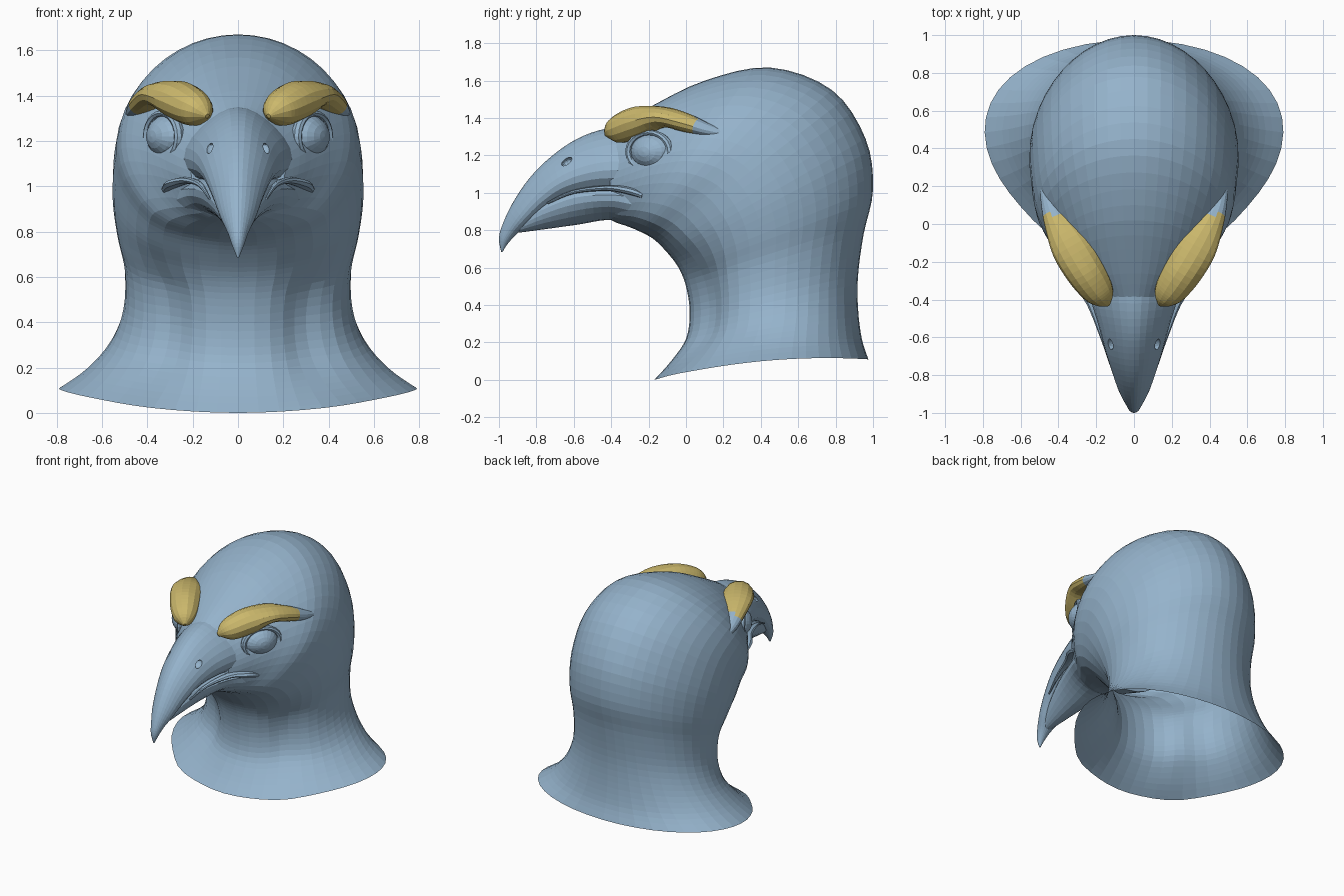
import bpy, bmesh
from math import sin, cos, pi, exp, radians
from mathutils import Vector

if "Cube" in bpy.data.objects:
    bpy.data.objects.remove(bpy.data.objects["Cube"])


def material(name, rgb):
    m = bpy.data.materials.new(name)
    m.diffuse_color = (*rgb, 1)
    m.use_nodes = True
    m.node_tree.nodes["Principled BSDF"].inputs["Base Color"].default_value = m.diffuse_color
    return m


BLUE = material("slate_blue", (0.30, 0.45, 0.60))
GOLD = material("dull_gold", (0.60, 0.48, 0.15))


def smooth_keys(keys, steps):
    """Catmull-Rom interpolation through rows of numbers."""
    out = []
    for i in range(len(keys) - 1):
        a, b = keys[max(i - 1, 0)], keys[i]
        c, d = keys[i + 1], keys[min(i + 2, len(keys) - 1)]
        for s in range(steps):
            t = s / steps
            out.append([0.5 * (2 * q + (r - p) * t + (2 * p - 5 * q + 4 * r - u) * t * t
                               + (3 * q - p - 3 * r + u) * t ** 3)
                        for p, q, r, u in zip(a, b, c, d)])
    out.append(list(keys[-1]))
    return out


def skin(name, rings, cap_start=True, cap_end=True, gold=None):
    """Join rings of points into one flat-shaded surface."""
    bm = bmesh.new()
    vs = [[bm.verts.new(p) for p in r] for r in rings]
    n = len(vs[0])
    for a, b in zip(vs, vs[1:]):
        for i in range(n):
            bm.faces.new((a[i], a[(i + 1) % n], b[(i + 1) % n], b[i]))
    if cap_start:
        bm.faces.new(vs[0])
    if cap_end:
        bm.faces.new(vs[-1])
    bmesh.ops.recalc_face_normals(bm, faces=bm.faces)
    if gold:
        for f in bm.faces:
            f.material_index = int(gold(f.calc_center_median()))
    me = bpy.data.meshes.new(name)
    bm.to_mesh(me)
    bm.free()
    me.materials.append(BLUE)
    me.materials.append(GOLD)
    ob = bpy.data.objects.new(name, me)
    bpy.context.collection.objects.link(ob)
    return ob


def sections(keys, steps, n):
    """Rows: lower y,z / upper y,z / half width / taper / groove / side lift."""
    rings = []
    for y0, z0, y1, z1, w, k, g, lift in smooth_keys(keys, steps):
        ring = []
        for i in range(n):
            a = 2 * pi * i / n
            side = min(a, 2 * pi - a)
            m = 1 - g * exp(-((side - 0.65) / 0.25) ** 2)
            c, s = cos(a) * m, sin(a) * m
            ring.append((w * s * (1 + k * cos(a)),
                         (y0 + y1) / 2 + c * (y0 - y1) / 2,
                         (z0 + z1) / 2 + c * (z0 - z1) / 2 + lift * s * s))
        rings.append(ring)
    return rings


def sweep(name, keys, side, n=12, gold=None):
    """Rows: x,y,z, sideways radius, vertical radius."""
    rows = smooth_keys(keys, 4)
    pts = [Vector((side * r[0], r[1], r[2])) for r in rows]
    rings = []
    for i, r in enumerate(rows):
        t = (pts[min(i + 1, len(pts) - 1)] - pts[max(i - 1, 0)]).normalized()
        h = t.cross(Vector((0, 0, 1))).normalized()
        v = h.cross(t)
        rings.append([pts[i] + h * r[3] * cos(2 * pi * j / n) + v * r[4] * sin(2 * pi * j / n)
                      for j in range(n)])
    return skin(name, rings, gold=gold)


# Neck and head, open at the bottom, fanning round from neck base to beak root
head_keys = [
    (-.17, .00, .975, .11, .78, -.17, -.04, .045),
    (-.08, .10, .94, .22, .66, -.11, .03, .03),
    (.00, .22, .92, .38, .56, -.05, .09, .01),
    (.02, .36, .92, .56, .505, .00, .10, 0),
    (.00, .50, .95, .78, .50, .04, .07, 0),
    (-.04, .60, 1.0, 1.02, .53, .10, .02, 0),
    (-.10, .68, .96, 1.29, .55, .11, -.02, 0),
    (-.17, .75, .78, 1.55, .545, .08, -.04, 0),
    (-.24, .79, .45, 1.67, .515, .06, -.04, 0),
    (-.31, .82, .10, 1.60, .41, .02, -.03, 0),
    (-.37, .84, -.20, 1.455, .30, .00, -.03, 0),
    (-.41, .86, -.40, 1.34, .205, .15, .00, 0)]
skin("head_and_neck", sections(head_keys, 4, 44), cap_start=False)

# Hooked upper beak
beak_keys = [
    (-.15, .97, -.22, 1.36, .27, .35, 0, 0),
    (-.38, .99, -.42, 1.345, .22, .33, 0, 0),
    (-.52, .99, -.58, 1.29, .178, .33, 0, 0),
    (-.65, .965, -.72, 1.195, .145, .30, 0, 0),
    (-.76, .90, -.84, 1.075, .11, .28, 0, 0),
    (-.85, .825, -.93, .94, .078, .20, 0, 0),
    (-.91, .775, -.985, .82, .045, .10, 0, 0),
    (-.955, .725, -1.0, .75, .025, 0, 0, 0),
    (-.980, .685, -.988, .685, .004, 0, 0, 0)]
upper_beak = skin("upper_beak", sections(beak_keys, 4, 24))

# Lower beak
jaw_keys = [
    (-.16, .79, -.18, 1.04, .31, -.10, 0, 0),
    (-.29, .82, -.30, 1.06, .27, -.15, 0, 0),
    (-.41, .855, -.42, 1.06, .215, -.22, 0, 0),
    (-.58, .83, -.60, 1.05, .150, -.25, 0, 0),
    (-.76, .805, -.78, .96, .09, -.20, 0, 0),
    (-.91, .785, -.92, .83, .03, 0, 0, 0)]
skin("lower_beak", sections(jaw_keys, 4, 20))

brow_keys = [
    (.135, -.43, 1.31, .010, .010),
    (.160, -.395, 1.328, .060, .055),
    (.195, -.345, 1.345, .088, .080),
    (.26, -.245, 1.38, .105, .085),
    (.335, -.12, 1.405, .105, .056),
    (.40, .00, 1.375, .075, .050),
    (.45, .12, 1.335, .045, .035),
    (.485, .24, 1.310, .012, .010)]
lip_keys = [
    (.125, -.74, .945, .006, .006),
    (.165, -.60, 1.005, .014, .010),
    (.220, -.42, 1.025, .030, .015),
    (.285, -.30, 1.01, .040, .020),
    (.322, -.23, .985, .018, .016)]

for side, tag in ((1, "right"), (-1, "left")):
    # Brow ridge, gold except for its tail
    sweep(f"{tag}_brow", brow_keys, side, 14, gold=lambda c: c.y < 0.05)
    # Edge of the mouth
    sweep(f"{tag}_mouth_edge", lip_keys, side, 8)

    # Eyeball and lid
    turn = radians(-32) if side > 0 else radians(212)
    out = Vector((cos(turn), sin(turn), 0))
    eye = Vector((side * .282, -.165, 1.22))
    bpy.ops.mesh.primitive_uv_sphere_add(segments=20, ring_count=12, location=eye,
                                         rotation=(0, pi / 2, turn))
    ob = bpy.context.object
    ob.name = f"{tag}_eye"
    ob.scale = (.105, .135, .12)
    ob.data.materials.append(BLUE)
    bpy.ops.mesh.primitive_torus_add(major_segments=24, minor_segments=8, major_radius=1,
                                     minor_radius=.15, location=eye + out * .055,
                                     rotation=(0, pi / 2, turn))
    ob = bpy.context.object
    ob.name = f"{tag}_eyelid"
    ob.scale = (.102, .13, .16)
    ob.data.materials.append(BLUE)

    # Nostril hollow
    bpy.ops.mesh.primitive_uv_sphere_add(segments=12, ring_count=8, radius=1,
                                         location=(side * .115, -.635, 1.165),
                                         rotation=(radians(35), 0, 0))
    cutter = bpy.context.object
    cutter.name = f"{tag}_nostril_cutter"
    cutter.scale = (.03, .036, .019)
    cutter.hide_render = True
    cutter.display_type = 'WIRE'
    mod = upper_beak.modifiers.new(f"{tag}_nostril", 'BOOLEAN')
    mod.operation = 'DIFFERENCE'
    mod.object = cutter
